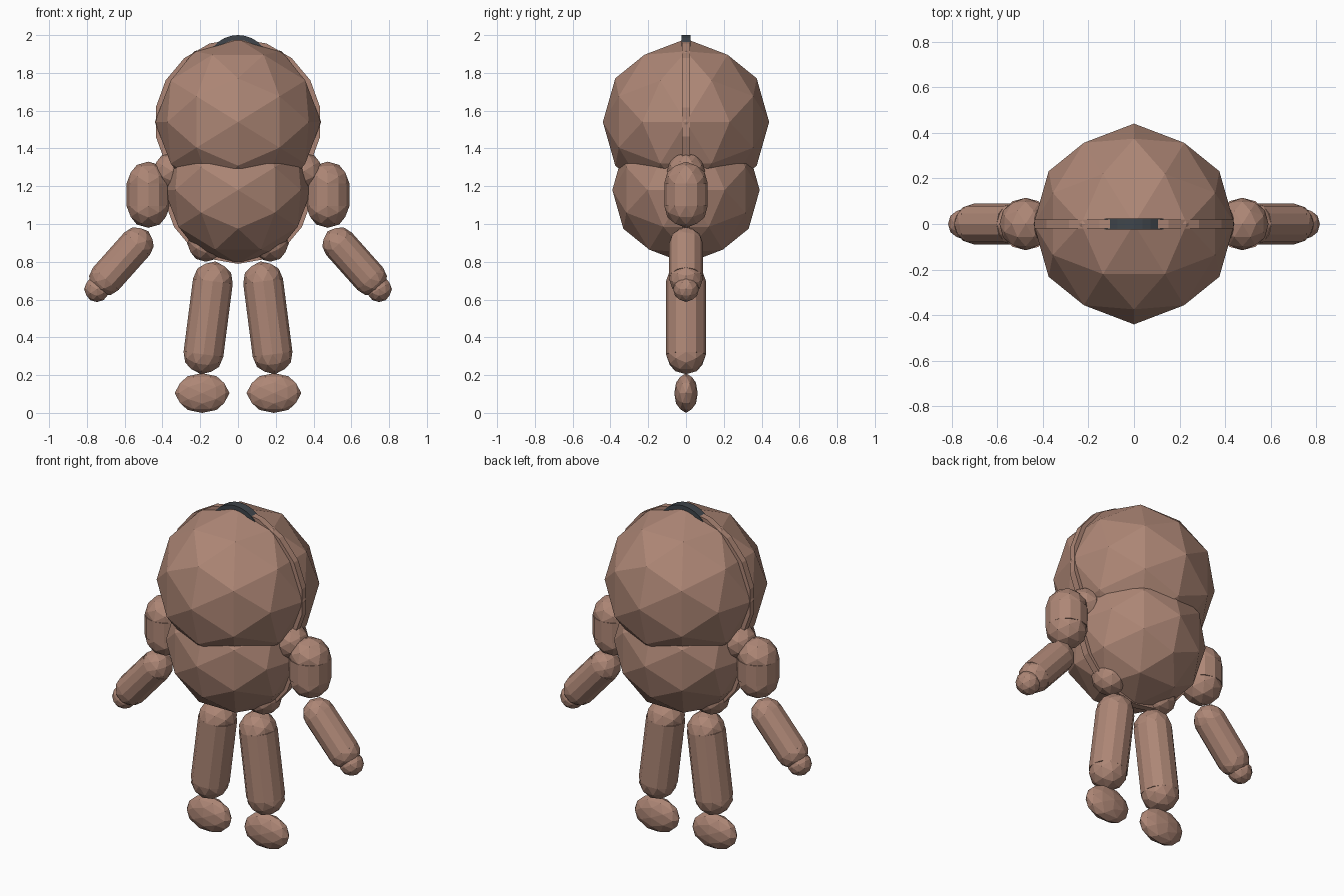
import bpy, bmesh, math
from mathutils import Vector, Matrix

if "Cube" in bpy.data.objects:
    bpy.data.objects.remove(bpy.data.objects["Cube"])


def material(name, rgb):
    m = bpy.data.materials.new(name)
    m.diffuse_color = (*rgb, 1)
    m.use_nodes = True
    m.node_tree.nodes["Principled BSDF"].inputs["Base Color"].default_value = m.diffuse_color
    return m


BROWN = material("brown", (0.42, 0.24, 0.18))
DARK = material("dark", (0.05, 0.06, 0.07))


def finish(name, bm, mat):
    bmesh.ops.recalc_face_normals(bm, faces=bm.faces[:])
    mesh = bpy.data.meshes.new(name)
    bm.to_mesh(mesh)
    bm.free()
    mesh.materials.append(mat)
    obj = bpy.data.objects.new(name, mesh)
    bpy.context.collection.objects.link(obj)
    return obj


def ball_points():
    """Once-subdivided icosahedron with a vertex on every axis."""
    p = (1 + math.sqrt(5)) / 2
    base = []
    for a in (1, -1):
        for b in (p, -p):
            base += [Vector((b, a, 0)), Vector((0, b, a)), Vector((a, 0, b))]
    mids = [u + v for i, u in enumerate(base) for v in base[i + 1:]
            if (u - v).length < 2.01]
    return [v.normalized() for v in base + mids]


POINTS = ball_points()


def add_ball(bm, center, size):
    verts = [bm.verts.new(Vector(center) + Vector(p * s for p, s in zip(pt, size)))
             for pt in POINTS]
    bmesh.ops.convex_hull(bm, input=verts)


def ball(name, center, size):
    bm = bmesh.new()
    add_ball(bm, center, size)
    return finish(name, bm, BROWN)


def capsule(name, a, b, r):
    a, b = Vector(a), Vector(b)
    bm = bmesh.new()
    add_ball(bm, (0, 0, 0), (r, r, r))
    add_ball(bm, (0, 0, (b - a).length), (r, r, r))
    bmesh.ops.create_cone(bm, cap_ends=True, segments=12, radius1=r, radius2=r,
                          depth=(b - a).length,
                          matrix=Matrix.Translation((0, 0, (b - a).length / 2)))
    rot = (b - a).to_track_quat('Z', 'Y').to_matrix().to_4x4()
    bmesh.ops.transform(bm, matrix=Matrix.Translation(a) @ rot, verts=bm.verts[:])
    return finish(name, bm, BROWN)


def seam(name, z, r):
    """Thin rim around a ball in the x-z plane."""
    bm = bmesh.new()
    bmesh.ops.create_cone(bm, cap_ends=True, segments=18, radius1=r, radius2=r, depth=0.04,
                          matrix=Matrix.Translation((0, 0, z)) @ Matrix.Rotation(math.pi / 2, 4, 'X'))
    return finish(name, bm, BROWN)


# Head and body
ball("head", (0, 0, 1.54), (0.44, 0.44, 0.44))
ball("body", (0, 0, 1.18), (0.39, 0.39, 0.39))
seam("head_seam", 1.54, 0.442)
seam("body_seam", 1.18, 0.391)

# Limbs, both sides
for side, s in (("right", 1), ("left", -1)):
    ball(side + "_shoulder", (s * 0.35, 0, 1.28), (0.1, 0.1, 0.1))
    capsule(side + "_upper_arm", (s * 0.475, 0, 1.095), (s * 0.475, 0, 1.215), 0.115)
    capsule(side + "_forearm", (s * 0.535, 0, 0.895), (s * 0.70, 0, 0.71), 0.09)
    ball(side + "_hand", (s * 0.747, 0, 0.655), (0.068, 0.068, 0.068))
    ball(side + "_hip", (s * 0.17, 0, 0.9), (0.1, 0.1, 0.1))
    capsule(side + "_leg", (s * 0.133, 0, 0.697), (s * 0.183, 0, 0.31), 0.106)
    ball(side + "_foot", (s * 0.19, 0, 0.105), (0.145, 0.062, 0.105))

# Curved dark strip on top of the head
bm = bmesh.new()
rings = []
for i in range(9):
    t = math.radians(40 + 100 * i / 8)
    rings.append([bm.verts.new((r * math.cos(t), y, 1.83 + r * math.sin(t)))
                  for r, y in ((0.145, -0.025), (0.17, -0.025), (0.17, 0.025), (0.145, 0.025))])
for p, q in zip(rings, rings[1:]):
    for k in range(4):
        n = (k + 1) % 4
        bm.faces.new((p[k], p[n], q[n], q[k]))
bm.faces.new(rings[0])
bm.faces.new(rings[-1])
finish("head_strip", bm, DARK)
